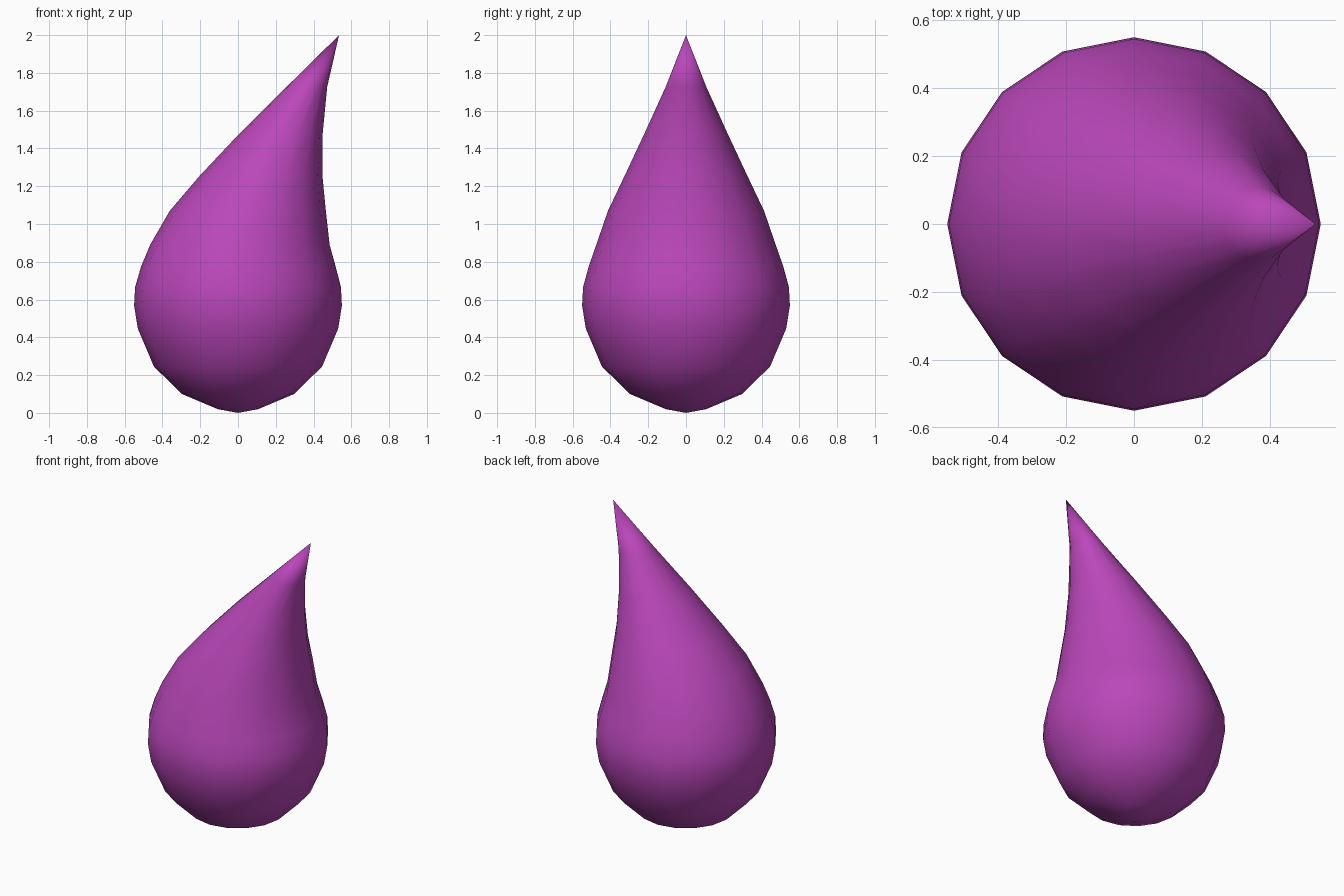
import bpy, bmesh, math

if "Cube" in bpy.data.objects:
    bpy.data.objects.remove(bpy.data.objects["Cube"])

# Rings of the drop: (height, radius, sideways shift)
rings = [(0.02, 0.107, 0), (0.10, 0.297, 0), (0.245, 0.445, 0), (0.445, 0.53, 0),
         (0.567, 0.55, 0), (0.665, 0.545, 0), (0.775, 0.515, 0.002), (0.89, 0.475, 0.01),
         (1.07, 0.413, 0.052), (1.255, 0.325, 0.122), (1.475, 0.222, 0.226),
         (1.725, 0.108, 0.364)]
SIDES = 16

bm = bmesh.new()
loops = [[bm.verts.new((s + r * math.cos(2 * math.pi * i / SIDES),
                        r * math.sin(2 * math.pi * i / SIDES), z)) for i in range(SIDES)]
         for z, r, s in rings]
bottom = bm.verts.new((0, 0, 0))
tip = bm.verts.new((0.535, 0, 2))

# Skin between rings, with fans at the bottom and the bent tip
for i in range(SIDES):
    j = (i + 1) % SIDES
    bm.faces.new((bottom, loops[0][j], loops[0][i]))
    for a, b in zip(loops, loops[1:]):
        bm.faces.new((a[i], a[j], b[j], b[i]))
    bm.faces.new((loops[-1][i], loops[-1][j], tip))
for f in bm.faces:
    f.smooth = True
bmesh.ops.recalc_face_normals(bm, faces=bm.faces)

mesh = bpy.data.meshes.new("drop")
bm.to_mesh(mesh)
bm.free()
mat = bpy.data.materials.new("purple")
mat.diffuse_color = (0.49, 0.062, 0.49, 1)
mat.use_nodes = True
mat.node_tree.nodes["Principled BSDF"].inputs["Base Color"].default_value = mat.diffuse_color
mesh.materials.append(mat)
bpy.context.collection.objects.link(bpy.data.objects.new("drop", mesh))
